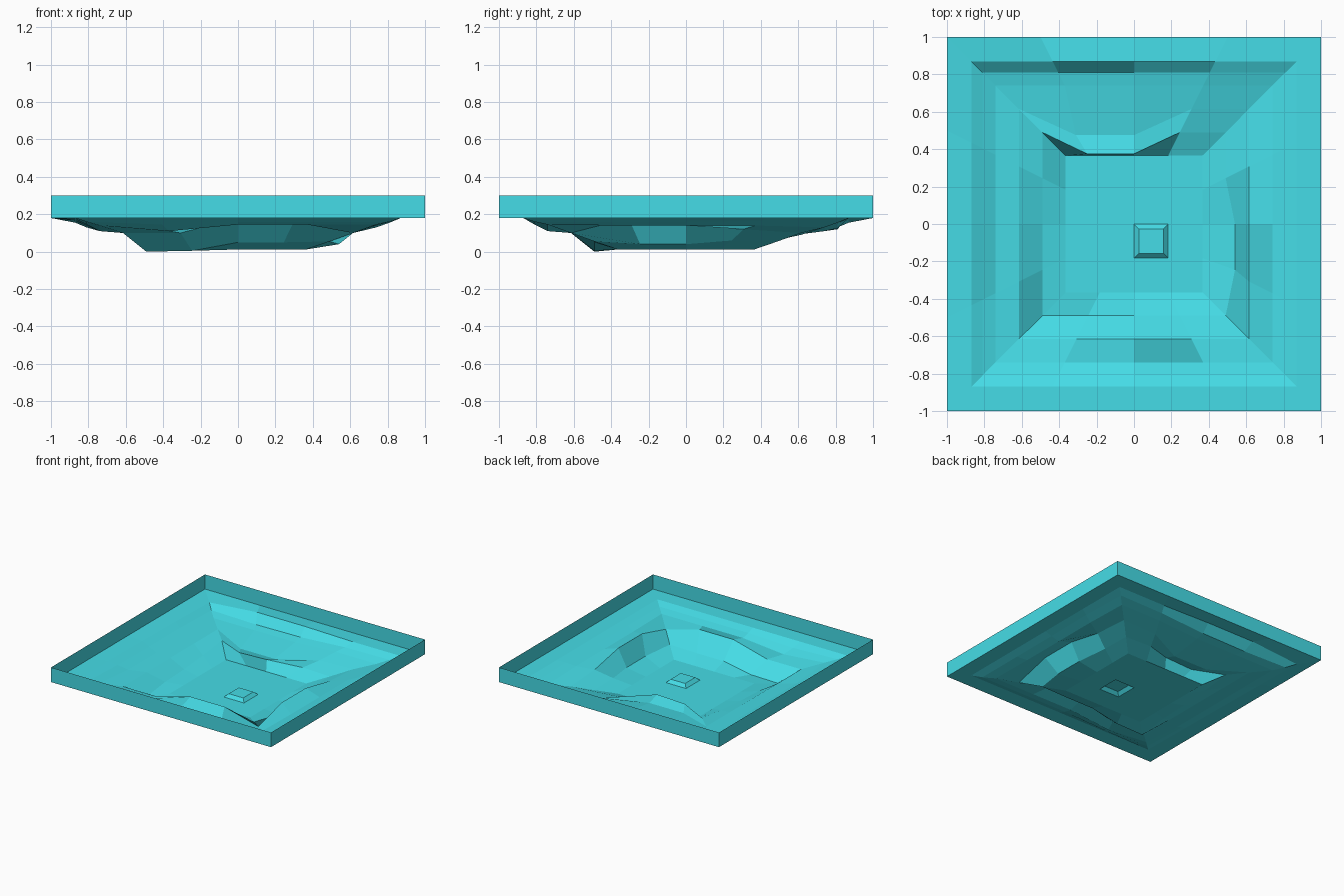
import bpy, bmesh

if "Cube" in bpy.data.objects:
    bpy.data.objects.remove(bpy.data.objects["Cube"])

# Heights around each square ring, 4 per side: front (left to right), right (front
# to back), back (right to left), left (back to front)
RINGS = [
    (1.00, [.18] * 16),
    (.87, [.18, .18, .18, .18, .18, .18, .18, .18, .18, .18, .19, .19, .155, .165, .17, .175]),
    (.81, [.16, .145, .16, .16, .16, .16, .16, .165, .155, .15, .125, .12, .13, .14, .14, .145]),
    (.74, [.14, .11, .145, .145, .145, .14, .14, .14, .13, .13, .11, .11, .11, .11, .11, .11]),
    (.615, [.10, .10, .18, .18, .10, .18, .18, .12, .10, .09, .075, .075, .10, .10, .10, .10]),
    (.49, [.0, .005, .05, .05, .055, .04, .04, .06, .055, .063, .107, .097, .088, .06, .04, .03]),
]
# Vertices pulled off their ring: (ring, index) -> x, y
MOVED = {
    (5, 5): (.54, -.245), (5, 6): (.54, 0),
    (4, 10): (0, .475), (4, 11): (-.31, .475),
    (5, 10): (0, .375), (5, 11): (-.25, .375),
}
FLOOR_R, FLOOR_Z = .365, .012
STEPS = (-1, -.5, 0, .5)


def ring_xy(r):
    out = []
    for side in range(4):
        for t in STEPS:
            x, y = t * r, -r
            for _ in range(side):
                x, y = -y, x
            out.append((x, y))
    return out


def bridge(bm, outer, inner):
    for i in range(16):
        j = (i + 1) % 16
        bm.faces.new((outer[i], outer[j], inner[j], inner[i]))


bm = bmesh.new()

# Flat floor grid
grid = {}
for i in range(5):
    for j in range(5):
        co = ((i - 2) * FLOOR_R / 2, (j - 2) * FLOOR_R / 2, FLOOR_Z)
        grid[i, j] = bm.verts.new(co)
cells = {}
for i in range(4):
    for j in range(4):
        cells[i, j] = bm.faces.new((grid[i, j], grid[i + 1, j],
                                    grid[i + 1, j + 1], grid[i, j + 1]))
floor_edge = [grid[round(x / FLOOR_R * 2) + 2, round(y / FLOOR_R * 2) + 2]
              for x, y in ring_xy(FLOOR_R)]

# Sloping terrain rings
loops = []
for k, (r, heights) in enumerate(RINGS):
    loop = []
    for i, (x, y) in enumerate(ring_xy(r)):
        x, y = MOVED.get((k, i), (x, y))
        loop.append(bm.verts.new((x, y, heights[i])))
    loops.append(loop)
loops.append(floor_edge)
for a, b in zip(loops, loops[1:]):
    bridge(bm, a, b)

# Upright border wall
top = [bm.verts.new((x, y, .30)) for x, y in ring_xy(1)]
bridge(bm, top, loops[0])

# Small raised block in the floor
bm.normal_update()
bmesh.ops.inset_individual(bm, faces=[cells[2, 1]], thickness=.036, depth=.025)

mesh = bpy.data.meshes.new("basin")
bm.to_mesh(mesh)
bm.free()
basin = bpy.data.objects.new("basin", mesh)
bpy.context.collection.objects.link(basin)

mat = bpy.data.materials.new("cyan")
mat.diffuse_color = (.06, .72, .80, 1)
mat.use_nodes = True
mat.node_tree.nodes["Principled BSDF"].inputs["Base Color"].default_value = mat.diffuse_color
mesh.materials.append(mat)
